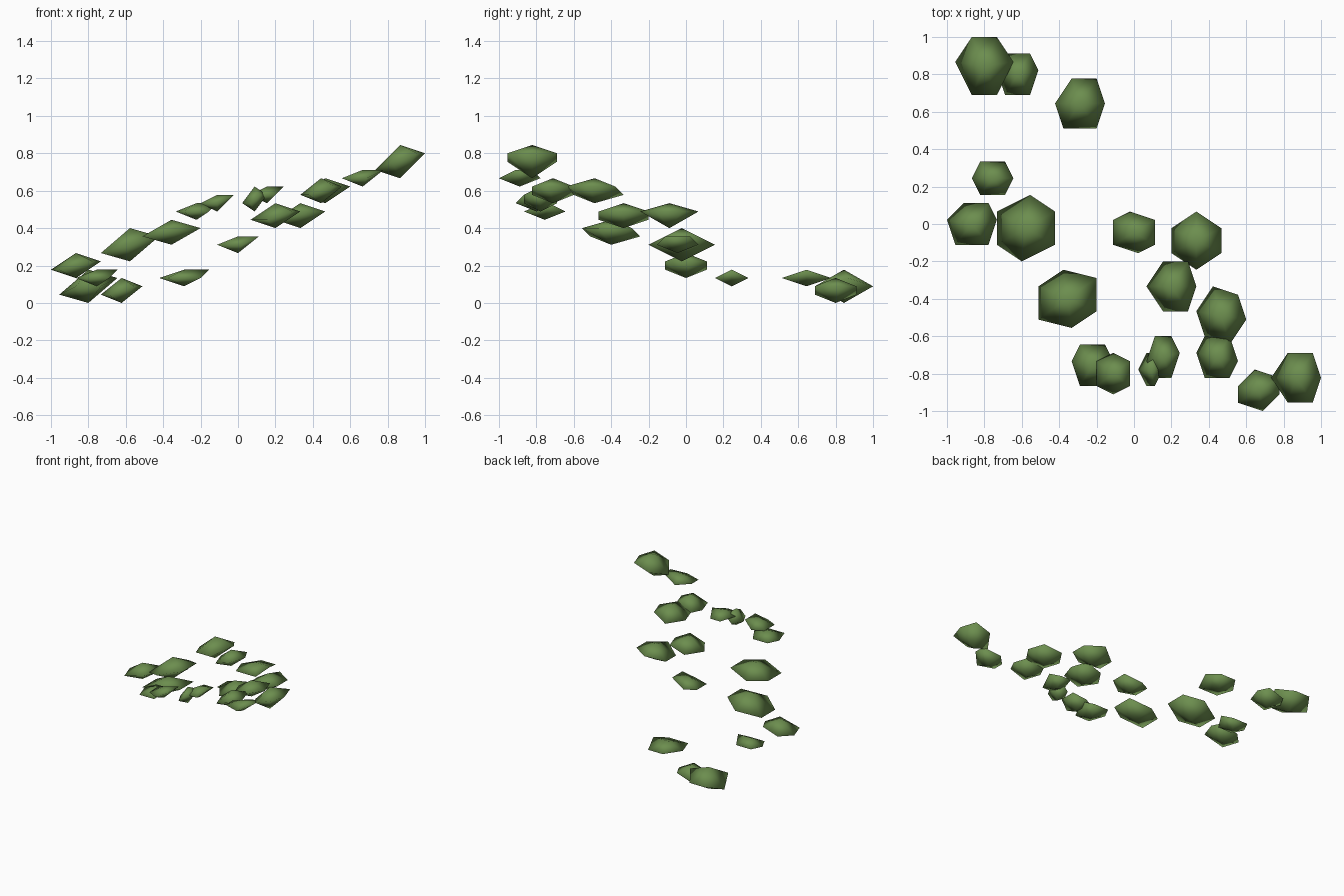
import bpy
import bmesh
import math

default = bpy.data.objects.get("Cube")
if default:
    bpy.data.objects.remove(default, do_unlink=True)

STEP = 2 / 45      # vertices sit on a coarse grid of this spacing
SIDES = 6

# Leaf colour
leaf_green = bpy.data.materials.new("leaf_green")
leaf_green.use_nodes = True
colour = (0.15, 0.27, 0.077, 1)
leaf_green.diffuse_color = colour
shader = leaf_green.node_tree.nodes["Principled BSDF"]
shader.inputs["Base Color"].default_value = colour
shader.inputs["Roughness"].default_value = 0.9


def snap(value):
    return math.floor(value + 0.5)


def fit(values, low, high):
    """Stretch values to span low..high, then snap them to the grid."""
    a, b = min(values), max(values)
    return [snap(low + (v - a) / (b - a) * (high - low)) for v in values]


def world(x, y, z):
    return (x * STEP - 1, y * STEP - 1, z * STEP)


def leaf_clump(name, x_range, y_range, z_range, turn):
    """Flattened faceted clump: a leaning ring between two apexes."""
    angles = [math.radians(turn) + i * math.tau / SIDES for i in range(SIDES)]
    xs = fit([math.cos(a) for a in angles], *x_range)
    ys = fit([math.sin(a) for a in angles], *y_range)
    cx, cy, cz = (sum(r) / 2 for r in (x_range, y_range, z_range))
    lean = (z_range[1] - z_range[0]) / (x_range[1] - x_range[0]) / 2

    bm = bmesh.new()
    top = bm.verts.new(world(cx, cy, z_range[1]))
    bottom = bm.verts.new(world(cx, cy, z_range[0]))
    ring = [bm.verts.new(world(x, y, snap(cz + lean * (x - cx))))
            for x, y in zip(xs, ys)]
    for i, a in enumerate(ring):
        b = ring[(i + 1) % SIDES]
        bm.faces.new((a, b, top))
        bm.faces.new((b, a, bottom))
    bmesh.ops.recalc_face_normals(bm, faces=bm.faces)
    for face in bm.faces:
        face.smooth = True

    mesh = bpy.data.meshes.new(name)
    bm.to_mesh(mesh)
    bm.free()
    mesh.materials.append(leaf_green)
    obj = bpy.data.objects.new(name, mesh)
    bpy.context.collection.objects.link(obj)


# Clumps in grid units: x range, y range, z range, ring turn in degrees
CLUMPS = [
    # lower, back
    ((1, 8), (38, 45), (0, 4), 0),
    ((6, 11), (38, 43), (0, 3), 0),
    ((13, 19), (34, 40), (2, 4), 0),
    ((3, 8), (26, 30), (2, 4), 0),
    # right side
    ((0, 6), (20, 25), (3, 6), 0),
    ((6, 13), (18, 26), (5, 9), 25),
    ((11, 18), (10, 17), (7, 10), 36),
    # front
    ((15, 20), (3, 8), (10, 12), 0),
    ((18, 22), (2, 7), (11, 13), 35),
    ((23, 26), (3, 7), (11, 14), 0),
    ((24, 28), (4, 9), (12, 14), 10),
    # middle
    ((20, 25), (19, 24), (6, 8), 35),
    ((24, 30), (12, 18), (9, 12), 0),
    ((27, 33), (17, 24), (9, 12), 30),
    # upper, front left
    ((30, 36), (8, 15), (12, 15), 50),
    ((30, 35), (4, 9), (12, 15), 55),
    ((35, 40), (0, 5), (14, 16), 40),
    ((39, 45), (1, 7), (15, 19), 0),
]

for number, clump in enumerate(CLUMPS, 1):
    leaf_clump(f"leaf_clump_{number}", *clump)
